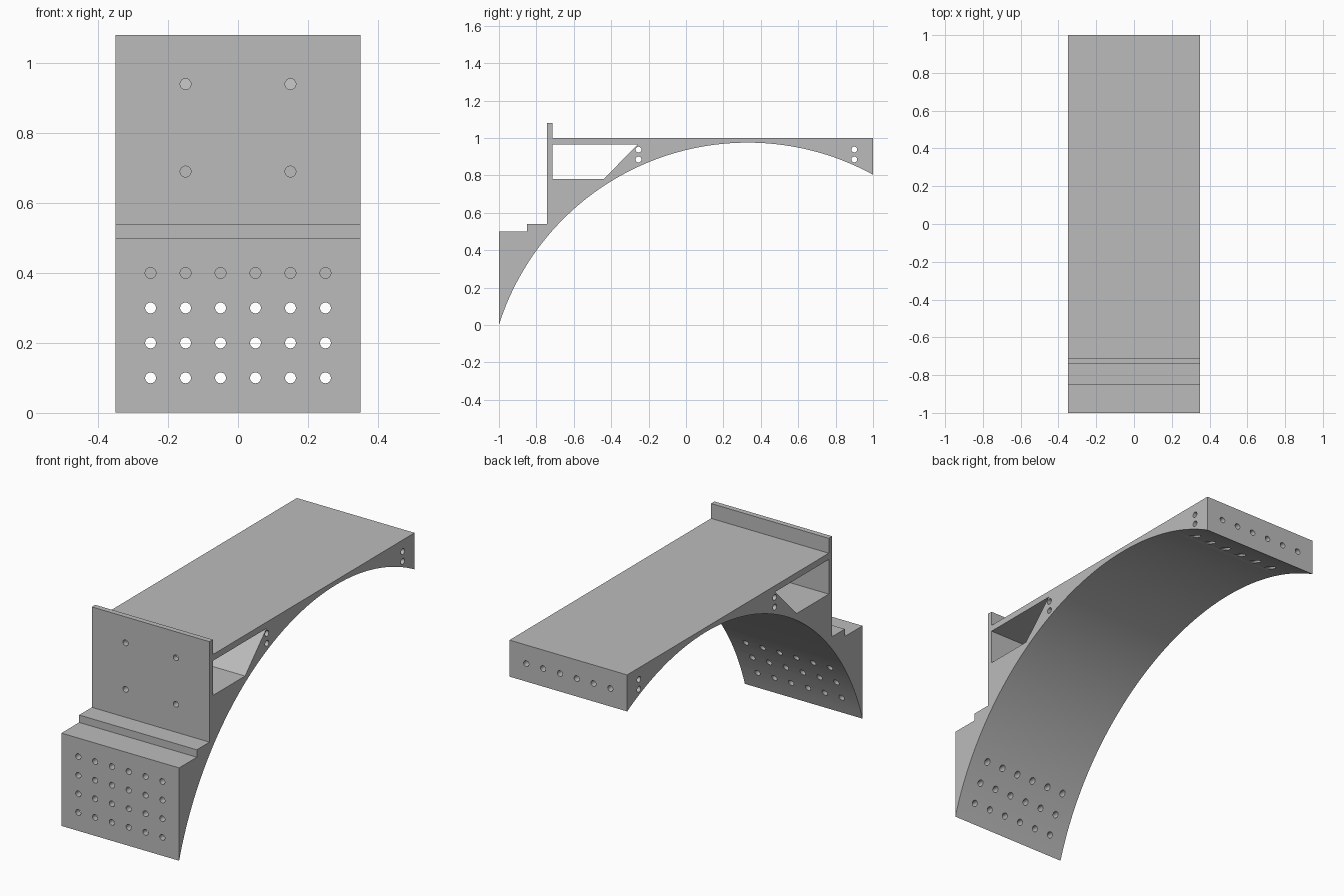
import bpy
import bmesh
import math
from mathutils import Matrix, Vector

HALF_WIDTH = 0.35
HOLE_RADIUS = 0.0155

if "Cube" in bpy.data.objects:
    bpy.data.objects.remove(bpy.data.objects["Cube"], do_unlink=True)

grey = bpy.data.materials.new("plain grey")
grey.use_nodes = True
grey.diffuse_color = (0.5, 0.5, 0.5, 1)
grey.node_tree.nodes["Principled BSDF"].inputs["Base Color"].default_value = grey.diffuse_color


def finish(bm, name):
    bmesh.ops.recalc_face_normals(bm, faces=bm.faces)
    mesh = bpy.data.meshes.new(name)
    bm.to_mesh(mesh)
    bm.free()
    mesh.materials.append(grey)
    obj = bpy.data.objects.new(name, mesh)
    bpy.context.collection.objects.link(obj)
    return obj


def extrude_profile(bm, points, half_width):
    """Sweep a (y, z) outline across x."""
    face = bm.faces.new([bm.verts.new((-half_width, y, z)) for y, z in points])
    swept = bmesh.ops.extrude_face_region(bm, geom=[face])["geom"]
    verts = [v for v in swept if isinstance(v, bmesh.types.BMVert)]
    bmesh.ops.translate(bm, verts=verts, vec=(2 * half_width, 0, 0))


def drill(bm, start, end):
    """Add a cylinder between two points."""
    a, b = Vector(start), Vector(end)
    turn = (b - a).to_track_quat("Z", "Y").to_matrix().to_4x4()
    bmesh.ops.create_cone(bm, cap_ends=True, segments=24, radius1=HOLE_RADIUS,
                          radius2=HOLE_RADIUS, depth=(b - a).length,
                          matrix=Matrix.Translation((a + b) / 2) @ turn)


# Body: stepped foot, upright plate and deck over a circular arch
outline = [(-1, 0.5), (-0.85, 0.5), (-0.85, 0.54), (-0.742, 0.54), (-0.742, 1.08),
           (-0.713, 1.08), (-0.713, 1), (1, 1)]
radius, mid_y, mid_z = 1.395, 0.33, -0.42
first = math.acos((1 - mid_y) / radius)
last = math.pi - math.acos((1 + mid_y) / radius)
for i in range(65):
    angle = first + (last - first) * i / 64
    outline.append((mid_y + radius * math.cos(angle),
                    max(0, mid_z + radius * math.sin(angle))))
bm = bmesh.new()
extrude_profile(bm, outline, HALF_WIDTH)
body = finish(bm, "arch_body")

# Opening under the deck and cross holes, all through the width
bm = bmesh.new()
extrude_profile(bm, [(-0.713, 0.966), (-0.258, 0.966), (-0.44, 0.78), (-0.713, 0.78)], 0.5)
for y in (-0.254, 0.9):
    for z in (0.885, 0.938):
        drill(bm, (-0.5, y, z), (0.5, y, z))
side_cutter = finish(bm, "side_opening_cutter")

# Lengthwise holes in the foot, the upright plate and the deck end
bm = bmesh.new()
for x in (-0.25, -0.15, -0.05, 0.05, 0.15, 0.25):
    for z in (0.1, 0.2, 0.3, 0.4):
        drill(bm, (x, -1.1, z), (x, -0.83, z))
    drill(bm, (x, 0.7, 0.9), (x, 1.1, 0.9))
for x in (-0.15, 0.15):
    for z in (0.69, 0.94):
        drill(bm, (x, -0.8, z), (x, -0.64, z))
end_cutter = finish(bm, "end_hole_cutter")

bpy.context.view_layer.objects.active = body
body.select_set(True)
for cutter in (side_cutter, end_cutter):
    cutter.hide_render = True
    cut = body.modifiers.new(cutter.name, "BOOLEAN")
    cut.operation = "DIFFERENCE"
    cut.solver = "EXACT"
    cut.object = cutter
    bpy.ops.object.modifier_apply(modifier=cut.name)
    bpy.data.objects.remove(cutter, do_unlink=True)

bpy.ops.object.shade_smooth_by_angle(angle=math.radians(30))
